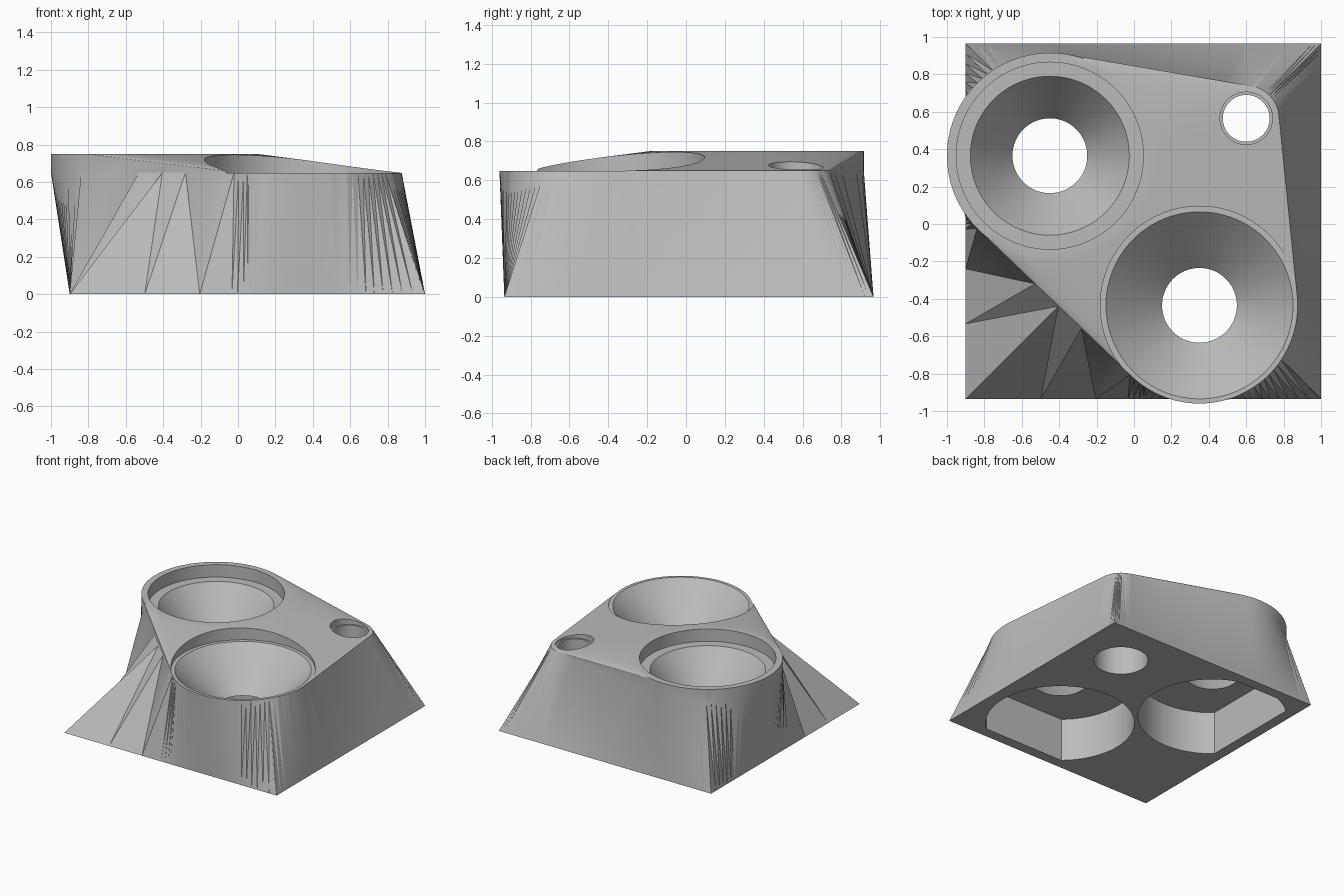
import bpy, bmesh, math
from mathutils import Vector

cube = bpy.data.objects.get("Cube")
if cube:
    bpy.data.objects.remove(cube, do_unlink=True)

# Centres of the two bowls and the small hole
TALL, WIDE, SMALL = (-0.45, 0.365), (0.35, -0.435), (0.6, 0.565)
MID, HALF = Vector((0.05, 0.015, 0)), 0.95      # square base
DECK, RIM, CEILING = 0.65, 0.75, 0.35           # main heights
SEG = 96

gray = bpy.data.materials.new("light gray")
gray.use_nodes = True
gray.diffuse_color = (0.5, 0.5, 0.5, 1)
gray.node_tree.nodes["Principled BSDF"].inputs["Base Color"].default_value = (0.5, 0.5, 0.5, 1)


def circle(bm, centre, radius, z):
    return [bm.verts.new((centre[0] + radius * math.cos(math.tau * i / SEG),
                          centre[1] + radius * math.sin(math.tau * i / SEG), z))
            for i in range(SEG)]


def make_object(name, bm):
    bmesh.ops.recalc_face_normals(bm, faces=bm.faces)
    mesh = bpy.data.meshes.new(name)
    bm.to_mesh(mesh)
    bm.free()
    mesh.materials.append(gray)
    obj = bpy.data.objects.new(name, mesh)
    bpy.context.collection.objects.link(obj)
    return obj


def turned(name, centre, profile):
    """Closed solid of stacked circles from (radius, z) pairs."""
    bm = bmesh.new()
    rings = [circle(bm, centre, r, z) for r, z in profile]
    for low, high in zip(rings, rings[1:]):
        for i in range(SEG):
            j = (i + 1) % SEG
            bm.faces.new((low[i], low[j], high[j], high[i]))
    bm.faces.new(rings[0])
    bm.faces.new(rings[-1])
    return make_object(name, bm)


def clip(obj, point, normal):
    """Trim a solid flat along a plane."""
    bm = bmesh.new()
    bm.from_mesh(obj.data)
    bmesh.ops.bisect_plane(bm, geom=bm.verts[:] + bm.edges[:] + bm.faces[:],
                           plane_co=point, plane_no=normal, clear_outer=True)
    bmesh.ops.holes_fill(bm, edges=[e for e in bm.edges if e.is_boundary])
    bmesh.ops.recalc_face_normals(bm, faces=bm.faces)
    bm.to_mesh(obj.data)
    bm.free()


# Sloping deck: hull around the raised rim and the two lower discs, open below
bm = bmesh.new()
for centre, radius, z in ((TALL, 0.55, DECK), (TALL, 0.55, RIM),
                          (WIDE, 0.525, DECK), (SMALL, 0.175, DECK)):
    circle(bm, centre, radius, z)
bmesh.ops.convex_hull(bm, input=bm.verts[:])
under = [f for f in bm.faces if all(v.co.z < DECK + 0.001 for v in f.verts)]
bmesh.ops.delete(bm, geom=under, context='FACES')
loose = [v for v in bm.verts if not v.link_faces]
bmesh.ops.delete(bm, geom=loose, context='VERTS')

# Radial cuts give the skirt its corners and even spacing
for k in range(12):
    a = math.pi * k / 12
    bmesh.ops.bisect_plane(bm, geom=bm.verts[:] + bm.edges[:] + bm.faces[:], dist=0.00001,
                           plane_co=MID, plane_no=(-math.sin(a), math.cos(a), 0))
bmesh.ops.remove_doubles(bm, verts=bm.verts[:], dist=0.0001)

# Skirt: each outline point runs straight out to the square base
edge_loop = [e for e in bm.edges if e.is_boundary]
skirt = bmesh.ops.extrude_edge_only(bm, edges=edge_loop)["geom"]
for v in (g for g in skirt if isinstance(g, bmesh.types.BMVert)):
    d = v.co - MID
    d.z = 0
    v.co = MID + d * (HALF / max(abs(d.x), abs(d.y)))
bmesh.ops.holes_fill(bm, edges=[e for e in bm.edges if e.is_boundary])
bmesh.ops.triangulate(bm, faces=[f for f in bm.faces if len(f.verts) == 4])
body = make_object("holder_body", bm)

# Bowls, small hole and the recesses underneath
cutters = [
    turned("tall_bowl_cutter", TALL,
           [(0.2, 0.2), (0.2, CEILING), (0.425, DECK), (0.5, DECK), (0.5, 0.9)]),
    turned("wide_bowl_cutter", WIDE,
           [(0.2, 0.2), (0.2, CEILING), (0.5, 0.649), (0.53, 0.649), (0.53, 0.9)]),
    turned("small_hole_cutter", SMALL,
           [(0.2, -0.1), (0.2, CEILING), (0.125, CEILING), (0.125, 0.64),
            (0.14, 0.64), (0.14, 0.9)]),
]
for name, centre in (("tall_recess_cutter", TALL), ("wide_recess_cutter", WIDE)):
    recess = turned(name, centre, [(0.55, -0.1), (0.55, CEILING)])
    for normal in (Vector((-1, 0, 0)), Vector((0, -1, 0)), Vector((0, 1, 0))):
        clip(recess, MID + normal * 0.865, normal)
    cutters.append(recess)

bpy.context.view_layer.objects.active = body
body.select_set(True)
for cutter in cutters:
    cutter.hide_render = True
    mod = body.modifiers.new(cutter.name, 'BOOLEAN')
    mod.operation, mod.solver, mod.object = 'DIFFERENCE', 'EXACT', cutter
    bpy.ops.object.modifier_apply(modifier=mod.name)
    bpy.data.objects.remove(cutter, do_unlink=True)

bpy.ops.object.select_all(action='DESELECT')
body.select_set(True)
bpy.ops.object.shade_smooth_by_angle(angle=math.radians(25))
